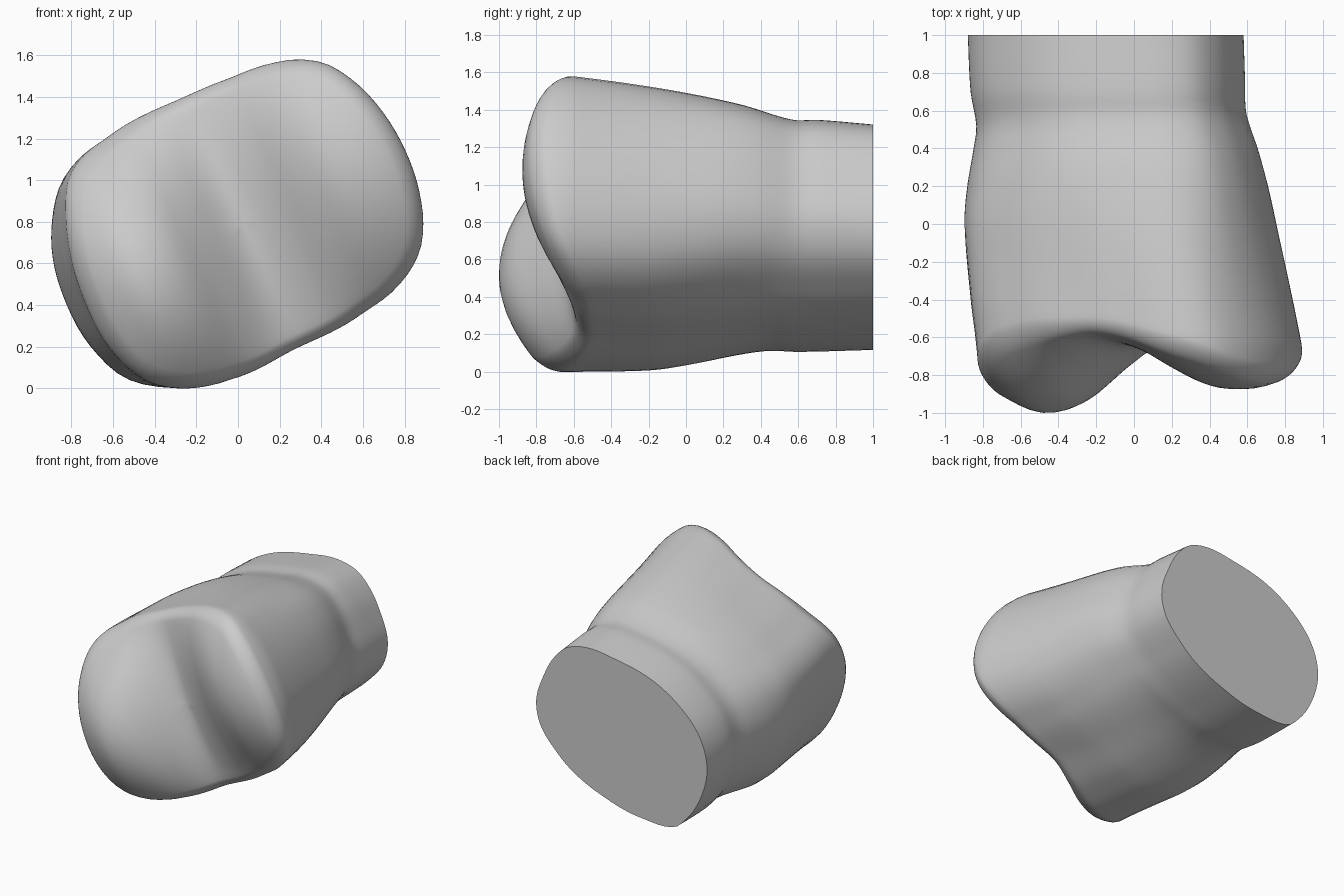
import bpy, bmesh, math

if "Cube" in bpy.data.objects:
    bpy.data.objects.remove(bpy.data.objects["Cube"])

SIDES = 96
TILT = math.radians(24)


def curve(pts, x):
    """Smooth (Hermite) interpolation through a few points, clamped at the ends."""
    if x <= pts[0][0]:
        return pts[0][1]
    if x >= pts[-1][0]:
        return pts[-1][1]
    i = max(k for k in range(len(pts) - 1) if pts[k][0] <= x)

    def slope(k):
        a, b = pts[max(k - 1, 0)], pts[min(k + 1, len(pts) - 1)]
        return (b[1] - a[1]) / (b[0] - a[0])
    (x0, y0), (x1, y1) = pts[i], pts[i + 1]
    h = x1 - x0
    t = (x - x0) / h
    return ((2*t**3 - 3*t**2 + 1) * y0 + (t**3 - 2*t**2 + t) * h * slope(i)
            + (3*t**2 - 2*t**3) * y1 + (t**3 - t**2) * h * slope(i + 1))


def unit_outline(pts):
    """Fit a closed outline to a -1..1 box and sample its radius by angle."""
    xs, zs = [p[0] for p in pts], [p[1] for p in pts]
    cx, cz = (min(xs) + max(xs)) / 2, (min(zs) + max(zs)) / 2
    sx, sz = (max(xs) - min(xs)) / 2, (max(zs) - min(zs)) / 2
    polar = []
    for x, z in pts:
        u, v = (x - cx) / sx, (z - cz) / sz
        polar.append((math.atan2(v, u) % math.tau, math.hypot(u, v)))
    polar.sort()
    loop = ([(a - math.tau, r) for a, r in polar[-3:]] + polar
            + [(a + math.tau, r) for a, r in polar[:3]])
    return [curve(loop, math.tau * i / SIDES) for i in range(SIDES)]


# Outlines of the broad joint end and of the cut end, as (x, z)
JOINT = unit_outline([
    (.3, 1.58), (.15, 1.56), (-.05, 1.49), (-.3, 1.385), (-.6, 1.225), (-.75, 1.11), (-.82, 1),
    (-.84, .83), (-.82, .63), (-.75, .41), (-.62, .18), (-.46, .04), (-.3, 0), (-.15, .01),
    (0, .05), (.3, .19), (.6, .345), (.77, .475), (.86, .61), (.89, .78), (.87, .95),
    (.8, 1.15), (.7, 1.32), (.55, 1.48), (.42, 1.56)])
CUT = unit_outline([
    (.58, .8), (.52, 1), (.42, 1.18), (.31, 1.28), (.15, 1.32), (-.1, 1.295), (-.35, 1.24),
    (-.63, 1.09), (-.82, .88), (-.88, .65), (-.83, .43), (-.70, .22), (-.59, .13), (-.31, .13),
    (.04, .22), (.39, .43), (.55, .63)])

# Limits of the body along y
LEFT = [(-.8, -.82), (-.6, -.84), (-.4, -.865), (0, -.9), (.2, -.885), (.4, -.85), (.52, -.835),
        (.7, -.865), (1, -.88)]
RIGHT = [(-.65, .89), (-.4, .84), (0, .755), (.2, .71), (.4, .655), (.5, .62), (.6, .592),
         (.75, .588), (1, .58)]
TOP = [(-.6, 1.58), (-.3, 1.54), (0, 1.49), (.3, 1.425), (.57, 1.345), (.7, 1.345), (1, 1.32)]
BOTTOM = [(-.6, 0), (-.2, .01), (0, .04), (.3, .105), (.45, .125), (.6, .12), (1, .13)]

# Depth across the two rounded knuckles and the groove between them
KNUCKLES = [(-.88, -.8), (-.8, -.87), (-.7, -.94), (-.54, -1), (-.36, -.95), (-.2, -.81),
            (-.05, -.68), (.05, -.65), (.2, -.7), (.35, -.79), (.5, -.86), (.63, -.875),
            (.75, -.86), (.9, -.8)]
# Height of each knuckle's crest above the long axis
CREST = [(-.4, -.06), (0, -.02), (.4, .04)]
BASE = -.555


def section(i, y):
    """Point i of the body's cross-section at depth y."""
    t = min(max((y + .5) / 1.1, 0), 1)
    t = t * t * (3 - 2 * t)
    r = JOINT[i] * (1 - t) + CUT[i] * t
    a = math.tau * i / SIDES
    x0, x1, z0, z1 = (curve(c, y) for c in (LEFT, RIGHT, BOTTOM, TOP))
    return ((x0 + x1) / 2 + r * math.cos(a) * (x1 - x0) / 2,
            (z0 + z1) / 2 + r * math.sin(a) * (z1 - z0) / 2)


def joint_depth(x, z):
    u = x * math.cos(TILT) + (z - .79) * math.sin(TILT)
    v = (z - .79) * math.cos(TILT) - x * math.sin(TILT) - curve(CREST, u)
    return BASE + (curve(KNUCKLES, u) - BASE) * (1 - min(abs(v) / .73, 1) ** 2)


bm = bmesh.new()
CENTRE = (.02, .79)
EDGE, ROUND = .9, .075
rings = []

# Joint surface, rolling over into the side wall
scales = [.04 + (EDGE - .04) * k / 15 for k in range(16)]
scales += [EDGE + (1 - EDGE) * math.sin(k * math.pi / 16) for k in range(1, 9)]
rim = []
for i in range(SIDES):
    x, z = section(i, -.65)
    rim.append(joint_depth(x, z) + ROUND)
for s in scales:
    ring = []
    for i in range(SIDES):
        x, z = section(i, rim[i])
        x, z = CENTRE[0] + (x - CENTRE[0]) * s, CENTRE[1] + (z - CENTRE[1]) * s
        k = max((s - EDGE) / (1 - EDGE), 0)
        roll = ROUND * (1 - math.sqrt(max(1 - k * k, 0)))
        y = joint_depth(x, z) + roll
        if s == scales[-1]:
            rim[i] = y
        ring.append(bm.verts.new((x, y, z)))
    rings.append(ring)

# Side wall down to the cut end
for k in range(1, 41):
    ring = []
    for i in range(SIDES):
        y = rim[i] + (1 - rim[i]) * k / 40
        x, z = section(i, y)
        ring.append(bm.verts.new((x, y, z)))
    rings.append(ring)

for a, b in zip(rings, rings[1:]):
    for i in range(SIDES):
        j = (i + 1) % SIDES
        bm.faces.new((a[i], a[j], b[j], b[i]))
tip = bm.verts.new((CENTRE[0], joint_depth(*CENTRE), CENTRE[1]))
for i in range(SIDES):
    bm.faces.new((tip, rings[0][(i + 1) % SIDES], rings[0][i]))
bm.faces.new(rings[-1])
bmesh.ops.recalc_face_normals(bm, faces=bm.faces)

mesh = bpy.data.meshes.new("bone_end")
bm.to_mesh(mesh)
bm.free()
bone = bpy.data.objects.new("bone_end", mesh)
bpy.context.collection.objects.link(bone)

# Plain grey
grey = bpy.data.materials.new("light_grey")
grey.use_nodes = True
colour = (.6, .6, .6, 1)
grey.diffuse_color = colour
next(n for n in grey.node_tree.nodes
     if n.type == 'BSDF_PRINCIPLED').inputs["Base Color"].default_value = colour
mesh.materials.append(grey)

bpy.ops.object.select_all(action='DESELECT')
bone.select_set(True)
bpy.context.view_layer.objects.active = bone
bpy.ops.object.shade_smooth_by_angle(angle=math.radians(45))
